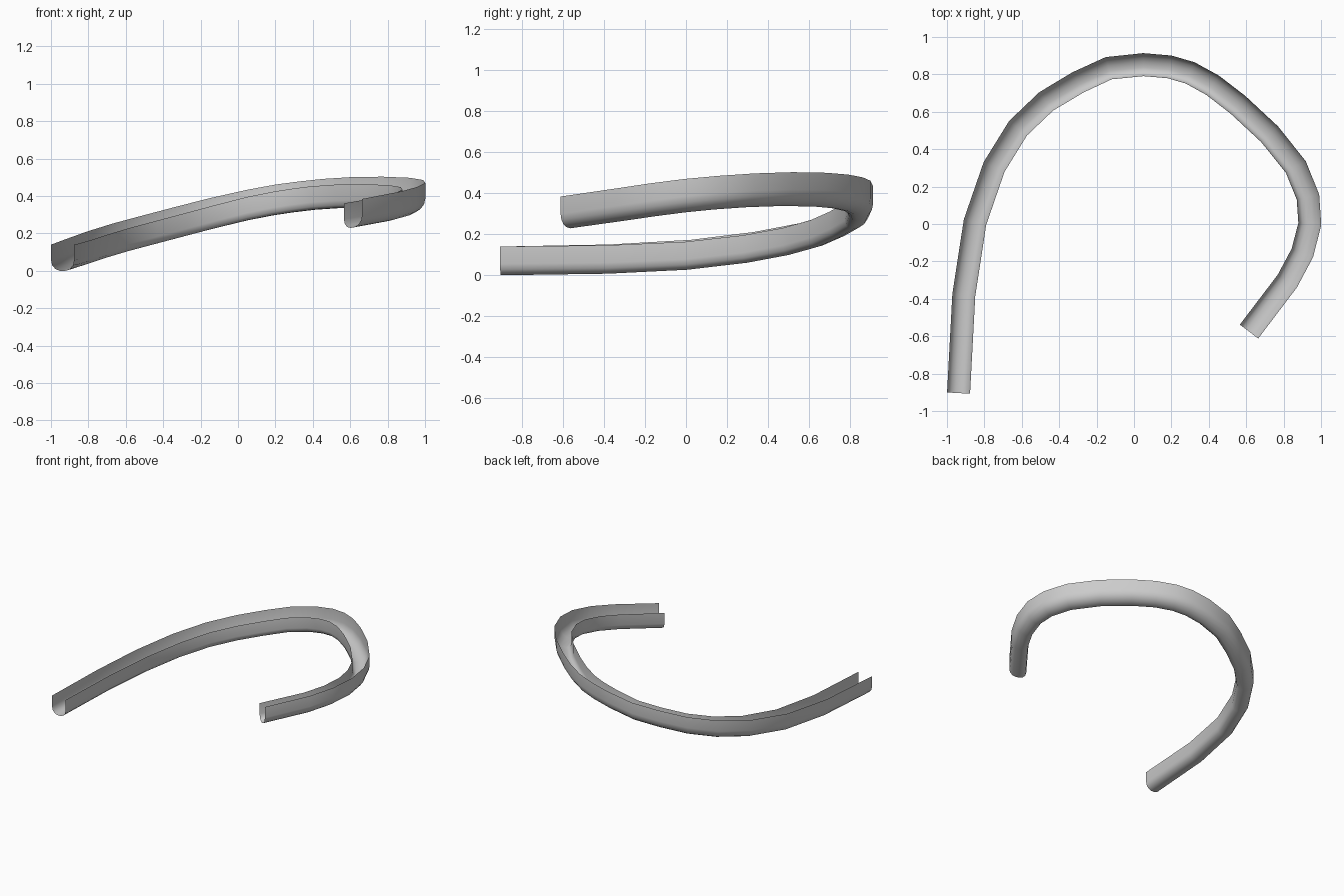
import bpy, bmesh
from mathutils import Vector

# Centre line of the channel floor: x, y, z, bank (outer side raised)
path = [
    (-0.938, -0.904, 0.000, 0.000), (-0.910, -0.380, 0.008, 0.002),
    (-0.850, 0.010, 0.028, 0.005), (-0.748, 0.305, 0.063, 0.008),
    (-0.620, 0.512, 0.102, 0.011), (-0.470, 0.655, 0.142, 0.014),
    (-0.300, 0.757, 0.187, 0.016), (-0.135, 0.833, 0.230, 0.018),
    (0.050, 0.852, 0.274, 0.019), (0.190, 0.840, 0.301, 0.020),
    (0.300, 0.808, 0.317, 0.020), (0.420, 0.742, 0.331, 0.020),
    (0.555, 0.638, 0.340, 0.020), (0.725, 0.480, 0.343, 0.020),
    (0.865, 0.305, 0.337, 0.020), (0.930, 0.145, 0.326, 0.019),
    (0.940, 0.000, 0.312, 0.018), (0.900, -0.155, 0.292, 0.016),
    (0.820, -0.305, 0.270, 0.014), (0.615, -0.575, 0.232, 0.012),
]

# U-shaped cross-section, mirrored: sideways offset, height
half = [(0.0615, 0.14), (0.0615, 0.055), (0.055, 0.028), (0.038, 0.009), (0.015, 0.0)]
profile = half + [(-s, h) for s, h in reversed(half)]
W = half[0][0]

# Sweep the thin open channel along the curve
bm = bmesh.new()
rows = []
for i, (x, y, z, bank) in enumerate(path):
    p = Vector((x, y))
    dirs = []
    if i > 0:
        dirs.append((p - Vector(path[i - 1][:2])).normalized())
    if i < len(path) - 1:
        dirs.append((Vector(path[i + 1][:2]) - p).normalized())
    t = sum(dirs, Vector((0, 0))).normalized()
    out = Vector((-t.y, t.x))
    rows.append([bm.verts.new((x + out.x * s, y + out.y * s, z + h + bank * s / W))
                 for s, h in profile])
for a, b in zip(rows, rows[1:]):
    for j in range(len(profile) - 1):
        bm.faces.new((a[j], b[j], b[j + 1], a[j + 1]))
bmesh.ops.recalc_face_normals(bm, faces=bm.faces)

mesh = bpy.data.meshes.new("curved_channel")
bm.to_mesh(mesh)
bm.free()
channel = bpy.data.objects.new("curved_channel", mesh)
bpy.context.collection.objects.link(channel)
for f in mesh.polygons:
    f.use_smooth = True
